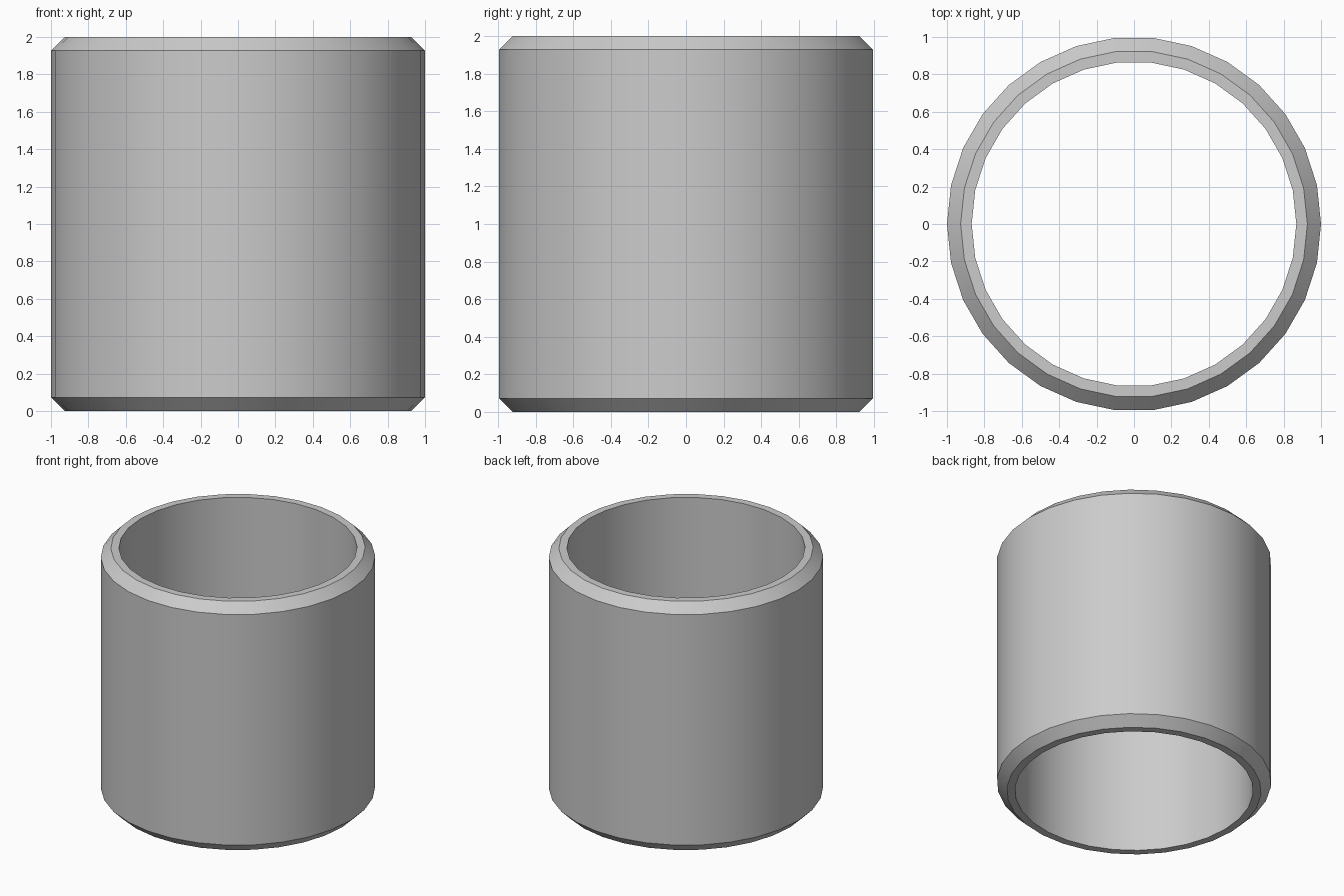
import bpy, bmesh, math

if "Cube" in bpy.data.objects:
    bpy.data.objects.remove(bpy.data.objects["Cube"])

SIDES = 30
R_OUT, R_IN, HEIGHT, CHAMFER = 1.0, 0.868, 2.0, 0.073

# Closed wall cross-section (radius, z)
profile = [
    (R_IN, 0), (R_OUT - CHAMFER, 0), (R_OUT, CHAMFER),
    (R_OUT, HEIGHT - CHAMFER), (R_OUT - CHAMFER, HEIGHT), (R_IN, HEIGHT),
]

# Sweep the cross-section around z
bm = bmesh.new()
rings = []
for i in range(SIDES):
    a = math.tau * i / SIDES
    rings.append([bm.verts.new((r * math.cos(a), r * math.sin(a), z)) for r, z in profile])
n = len(profile)
for i in range(SIDES):
    a, b = rings[i], rings[(i + 1) % SIDES]
    for j in range(n):
        k = (j + 1) % n
        bm.faces.new((a[j], b[j], b[k], a[k]))
bmesh.ops.recalc_face_normals(bm, faces=bm.faces)

mesh = bpy.data.meshes.new("tube")
bm.to_mesh(mesh)
bm.free()
tube = bpy.data.objects.new("chamfered_tube", mesh)
bpy.context.collection.objects.link(tube)

# Smooth walls, sharp chamfer edges
bpy.context.view_layer.objects.active = tube
tube.select_set(True)
bpy.ops.object.shade_smooth_by_angle(angle=math.radians(30))
